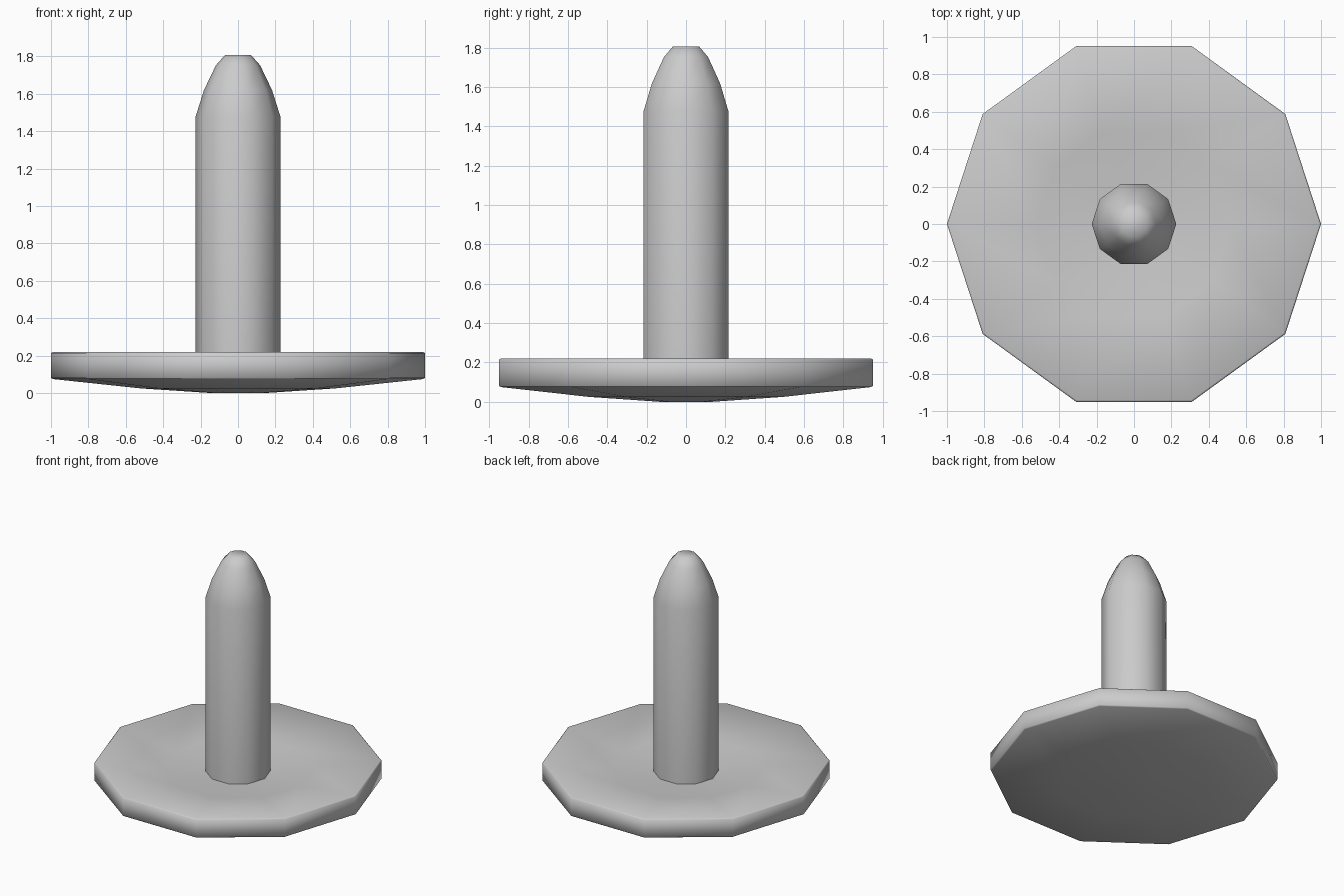
import bpy, bmesh, math

if "Cube" in bpy.data.objects:
    bpy.data.objects.remove(bpy.data.objects["Cube"])

SIDES = 10


def lathe(name, profile):
    """Spin (radius, z) points into a closed ten-sided solid."""
    bm = bmesh.new()
    rings = []
    for r, z in profile:
        rings.append([bm.verts.new((r * math.cos(math.tau * i / SIDES),
                                    r * math.sin(math.tau * i / SIDES), z))
                      for i in range(SIDES)])
    for low, high in zip(rings, rings[1:]):
        for i in range(SIDES):
            j = (i + 1) % SIDES
            bm.faces.new((low[i], low[j], high[j], high[i]))
    bm.faces.new(rings[0][::-1])
    bm.faces.new(rings[-1])
    mesh = bpy.data.meshes.new(name)
    bm.to_mesh(mesh)
    bm.free()
    obj = bpy.data.objects.new(name, mesh)
    bpy.context.collection.objects.link(obj)
    bpy.ops.object.select_all(action='DESELECT')
    obj.select_set(True)
    bpy.context.view_layer.objects.active = obj
    bpy.ops.object.shade_smooth_by_angle(angle=math.radians(62))
    return obj


# One pin: domed underside, softened rim, dished top, peg with blunt tip
lathe("push_pin", [
    (0.14, 0.0), (0.52, 0.025), (0.99, 0.075), (1.0, 0.081),   # underside
    (1.0, 0.214), (0.99, 0.22), (0.52, 0.168), (0.226, 0.146),  # dished top
    (0.226, 1.48), (0.182, 1.62), (0.118, 1.753), (0.07, 1.807),  # peg
])
